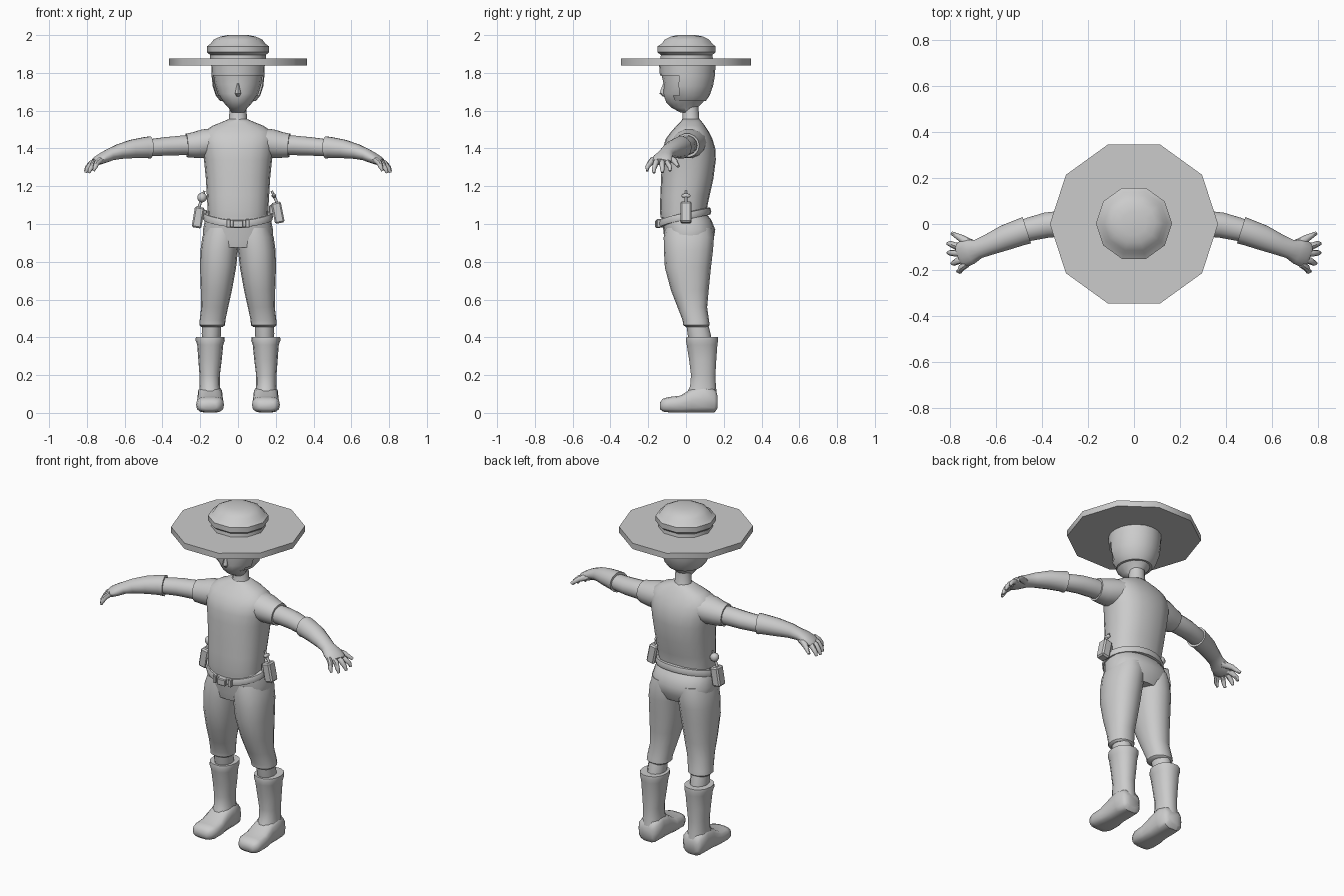
import bpy, bmesh, math
from mathutils import Vector

grey = bpy.data.materials.new("plain grey")
grey.diffuse_color = (0.6, 0.6, 0.6, 1)


def finish(name, bm, angle=45):
    bmesh.ops.recalc_face_normals(bm, faces=bm.faces)
    me = bpy.data.meshes.new(name)
    bm.to_mesh(me)
    bm.free()
    me.materials.append(grey)
    ob = bpy.data.objects.new(name, me)
    bpy.context.collection.objects.link(ob)
    bpy.ops.object.select_all(action='DESELECT')
    ob.select_set(True)
    bpy.context.view_layer.objects.active = ob
    bpy.ops.object.shade_smooth_by_angle(angle=math.radians(angle))
    return ob


def loft(name, sections, n=16, power=1.0, side=1, angle=45, keep=None):
    """Skin rings given as (centre, u axis, v axis); side=-1 mirrors in x."""
    bm = bmesh.new()
    f = lambda t: math.copysign(abs(t) ** power, t) if abs(t) > 1e-6 else 0
    rings = []
    for c, u, v in sections:
        ring = []
        for i in range(n):
            a = math.tau * i / n
            p = c + u * f(math.cos(a)) + v * f(math.sin(a))
            ring.append(bm.verts.new((p.x * side, p.y, p.z)))
        rings.append(ring)
    for a, b in zip(rings, rings[1:]):
        for i in range(n):
            j = (i + 1) % n
            bm.faces.new((a[i], a[j], b[j], b[i]))
    bm.faces.new(rings[0])
    bm.faces.new(rings[-1])
    if keep:
        bad = [q for q in bm.faces if not keep(q.calc_center_median())]
        bmesh.ops.delete(bm, geom=bad, context='FACES')
    return finish(name, bm, angle)


def stack(rows):
    """Horizontal rings from rows of (z, x0, x1, y0, y1)."""
    return [(Vector(((x0 + x1) / 2, (y0 + y1) / 2, z)),
             Vector(((x1 - x0) / 2, 0, 0)), Vector((0, (y1 - y0) / 2, 0)))
            for z, x0, x1, y0, y1 in rows]


def centred(rows):
    return stack([(z, -x, x, y0, y1) for z, x, y0, y1 in rows])


def limb(rows):
    """Rings across a path of (x, y, z, horizontal radius, vertical radius)."""
    pts = [Vector(r[:3]) for r in rows]
    out = []
    for i, r in enumerate(rows):
        d = (pts[min(i + 1, len(pts) - 1)] - pts[max(i - 1, 0)]).normalized()
        u = d.cross(Vector((0, 0, 1)))
        u = u.normalized() if u.length > 0.01 else Vector((1, 0, 0))
        out.append((pts[i], u * r[3], u.cross(d) * r[4]))
    return out


# Hat: ten-sided brim, crown with a rolled band
loft("hat_brim", centred([(1.84, 0.14, -0.13, 0.14), (1.84, 0.365, -0.363, 0.363),
                          (1.875, 0.365, -0.363, 0.363), (1.875, 0.14, -0.13, 0.14)]), 10)
loft("hat_crown", centred([(1.87, 0.15, -0.143, 0.15), (1.895, 0.148, -0.14, 0.147),
                           (1.91, 0.165, -0.16, 0.165), (1.94, 0.165, -0.16, 0.165),
                           (1.955, 0.145, -0.135, 0.145), (1.975, 0.13, -0.12, 0.13),
                           (1.992, 0.095, -0.085, 0.095), (2.0, 0.055, -0.05, 0.055)]), 10)

# Head, nose, hair and neck
loft("head", centred([(1.59, 0.035, -0.03, 0.05), (1.615, 0.05, -0.075, 0.06),
                      (1.645, 0.078, -0.105, 0.09), (1.69, 0.108, -0.122, 0.12),
                      (1.74, 0.123, -0.118, 0.135), (1.79, 0.13, -0.13, 0.145),
                      (1.86, 0.132, -0.135, 0.148)]))
loft("nose", centred([(1.675, 0.008, -0.122, -0.1), (1.69, 0.016, -0.14, -0.1),
                      (1.71, 0.012, -0.134, -0.1), (1.745, 0.006, -0.12, -0.1)]), 8)
loft("hair", centred([(1.652, 0.095, -0.1, 0.105), (1.68, 0.118, -0.12, 0.125),
                      (1.73, 0.134, -0.135, 0.143), (1.785, 0.14, -0.138, 0.153),
                      (1.85, 0.142, -0.143, 0.157)]), 20,
     keep=lambda c: c.z > 1.79 or c.y > -0.055)
loft("neck", centred([(1.53, 0.06, -0.03, 0.085), (1.56, 0.047, -0.018, 0.07),
                      (1.63, 0.045, -0.02, 0.065)]), 12)

# Shirt body
loft("shirt", centred([(1.035, 0.158, -0.135, 0.11), (1.07, 0.16, -0.138, 0.108),
                       (1.15, 0.165, -0.136, 0.125), (1.24, 0.17, -0.132, 0.145),
                       (1.34, 0.18, -0.128, 0.158), (1.40, 0.19, -0.122, 0.155),
                       (1.45, 0.195, -0.108, 0.14), (1.49, 0.18, -0.078, 0.12),
                       (1.52, 0.135, -0.05, 0.1), (1.54, 0.085, -0.03, 0.085),
                       (1.555, 0.05, -0.018, 0.07)]), 20, 0.85)

# Hips
loft("trouser_seat", centred([(0.875, 0.165, -0.105, 0.125), (0.92, 0.186, -0.115, 0.147),
                              (0.97, 0.185, -0.12, 0.155), (1.02, 0.175, -0.13, 0.135),
                              (1.05, 0.162, -0.13, 0.112)]), 20, 0.85)

# Belt: thick band sagging toward the front
belt = []
for i in range(24):
    a = math.tau * i / 24
    c = Vector((0.172 * math.cos(a), -0.008 + 0.128 * math.sin(a),
                1.04 + 0.028 * math.sin(a) - 0.012 * max(0, -math.sin(a)) ** 4))
    belt.append(c)
bm = bmesh.new()
loops = []
for c in belt:
    o = Vector((c.x, c.y, 0)).normalized()
    loops.append([bm.verts.new(c + o * h + Vector((0, 0, v)))
                  for h, v in ((-0.015, -0.02), (0.01, -0.018), (0.014, 0), (0.008, 0.018), (-0.015, 0.02))])
for i in range(24):
    p, q = loops[i], loops[(i + 1) % 24]
    for k in range(5):
        m = (k + 1) % 5
        bm.faces.new((p[k], q[k], q[m], p[m]))
finish("belt", bm)


def block(name, centre, size, tilt=0):
    bm = bmesh.new()
    bmesh.ops.create_cube(bm, size=1)
    for v in bm.verts:
        v.co = Vector((v.co.x * size[0], v.co.y * size[1], v.co.z * size[2]))
    bmesh.ops.bevel(bm, geom=list(bm.edges), offset=min(size) * 0.15, segments=1, affect='EDGES')
    ob = finish(name, bm, 30)
    ob.location = centre
    ob.rotation_euler = (0, tilt, 0)
    return ob


# Buckle and belt loops
block("buckle", (0, -0.148, 1.0), (0.055, 0.03, 0.04))
for s in (-1, 1):
    block("belt_loop", (s * 0.05, -0.143, 1.003), (0.022, 0.025, 0.045))

# Pouches with a rod and a knob on each hip
for s, z, kz in ((-1, 1.035, 1.14), (1, 1.06, 1.15)):
    block("pouch", (s * 0.211, 0, z), (0.052, 0.06, 0.112), 0.17 if s < 0 else -0.2)
    block("pouch_clip", (s * 0.18, 0, z + 0.015), (0.03, 0.035, 0.05))
    loft("pouch_rod", limb([(0.208, 0, z + 0.05, 0.008, 0.008),
                            (0.178, 0, 1.175, 0.006, 0.006)]), 8, side=s)
    r = 0.026 if s < 0 else 0.012
    loft("pouch_knob", stack([(kz + r * math.sin(t), 0.19 - r * math.cos(t), 0.19 + r * math.cos(t),
                               -0.026 * math.cos(t), 0.026 * math.cos(t))
                              for t in (-1.4, -0.8, -0.3, 0.3, 0.8, 1.4)]), 10, side=s)

for s in (-1, 1):
    # Sleeve, bare upper arm, glove cuff and hand
    loft("sleeve", limb([(0.11, 0.02, 1.435, 0.095, 0.075), (0.18, 0.015, 1.425, 0.085, 0.078),
                         (0.23, 0.01, 1.418, 0.074, 0.07), (0.272, 0.005, 1.416, 0.066, 0.064)]),
         14, side=s)
    loft("upper_arm", limb([(0.22, 0.008, 1.417, 0.055, 0.052), (0.30, 0.003, 1.416, 0.056, 0.053),
                            (0.38, -0.005, 1.411, 0.055, 0.05), (0.45, -0.022, 1.405, 0.051, 0.047),
                            (0.52, -0.04, 1.4, 0.045, 0.045)]), 14, side=s)
    loft("glove_cuff", limb([(0.465, -0.027, 1.405, 0.06, 0.06), (0.49, -0.035, 1.405, 0.058, 0.056),
                             (0.56, -0.06, 1.397, 0.055, 0.05), (0.63, -0.09, 1.383, 0.046, 0.04),
                             (0.675, -0.108, 1.368, 0.042, 0.033), (0.71, -0.12, 1.352, 0.055, 0.03),
                             (0.745, -0.133, 1.335, 0.058, 0.024), (0.758, -0.138, 1.328, 0.045, 0.018)]),
         14, side=s)
    # Fingers as (start y, tip x, tip y, tip z), thumb at the rear
    for y0, tx, ty, tz in ((-0.175, 0.765, -0.205, 1.28), (-0.15, 0.79, -0.17, 1.27),
                           (-0.128, 0.807, -0.125, 1.272), (-0.105, 0.808, -0.085, 1.28)):
        loft("finger", limb([(0.725, y0, 1.342, 0.014, 0.016),
                             (0.725 + (tx - 0.725) * 0.6, (y0 + ty) / 2, 1.322, 0.015, 0.016),
                             (tx - 0.008, ty, tz + 0.02, 0.012, 0.012), (tx, ty, tz, 0.007, 0.007)]),
             8, side=s)
    loft("thumb", limb([(0.70, -0.09, 1.35, 0.02, 0.02), (0.75, -0.062, 1.335, 0.016, 0.016),
                        (0.79, -0.04, 1.305, 0.008, 0.009)]), 8, side=s)

    # Trouser leg with a turned hem
    loft("trouser_leg", stack([(0.455, 0.08, 0.195, 0.0, 0.115), (0.465, 0.068, 0.205, -0.015, 0.125),
                               (0.49, 0.067, 0.203, -0.018, 0.122), (0.56, 0.052, 0.195, -0.045, 0.112),
                               (0.65, 0.032, 0.197, -0.08, 0.12), (0.77, 0.01, 0.201, -0.112, 0.132),
                               (0.86, 0.0, 0.199, -0.117, 0.143), (0.93, -0.01, 0.189, -0.118, 0.148),
                               (0.98, 0.0, 0.17, -0.11, 0.14)]), 16, 0.9, s)
    loft("knee", stack([(0.36, 0.095, 0.19, 0.02, 0.14), (0.42, 0.09, 0.192, 0.008, 0.13),
                        (0.48, 0.09, 0.19, 0.0, 0.115)]), 12, side=s)
    # Boot shaft
    loft("boot_shaft", stack([(0.08, 0.085, 0.21, -0.01, 0.168), (0.14, 0.096, 0.203, 0.02, 0.16),
                              (0.2, 0.096, 0.204, 0.025, 0.157), (0.28, 0.086, 0.21, 0.015, 0.162),
                              (0.36, 0.078, 0.216, 0.002, 0.168), (0.385, 0.07, 0.225, -0.003, 0.172),
                              (0.402, 0.072, 0.223, 0.0, 0.17), (0.402, 0.09, 0.2, 0.015, 0.15)]),
         14, 0.9, s)
    # Foot: lengthwise rows of (y, x0, x1, z0, z1), heel to toe
    foot = [(0.168, 0.105, 0.195, 0.025, 0.09), (0.15, 0.085, 0.21, 0.0, 0.13),
            (0.09, 0.08, 0.215, 0.0, 0.15), (0.03, 0.082, 0.213, 0.0, 0.13),
            (-0.03, 0.075, 0.22, 0.0, 0.092), (-0.09, 0.074, 0.222, 0.002, 0.085),
            (-0.122, 0.088, 0.215, 0.006, 0.076), (-0.138, 0.112, 0.193, 0.02, 0.055)]
    loft("boot_foot", [(Vector(((a + b) / 2, y, (c + d) / 2)), Vector(((b - a) / 2, 0, 0)),
                        Vector((0, 0, (d - c) / 2))) for y, a, b, c, d in foot], 14, 0.65, s, 50)
